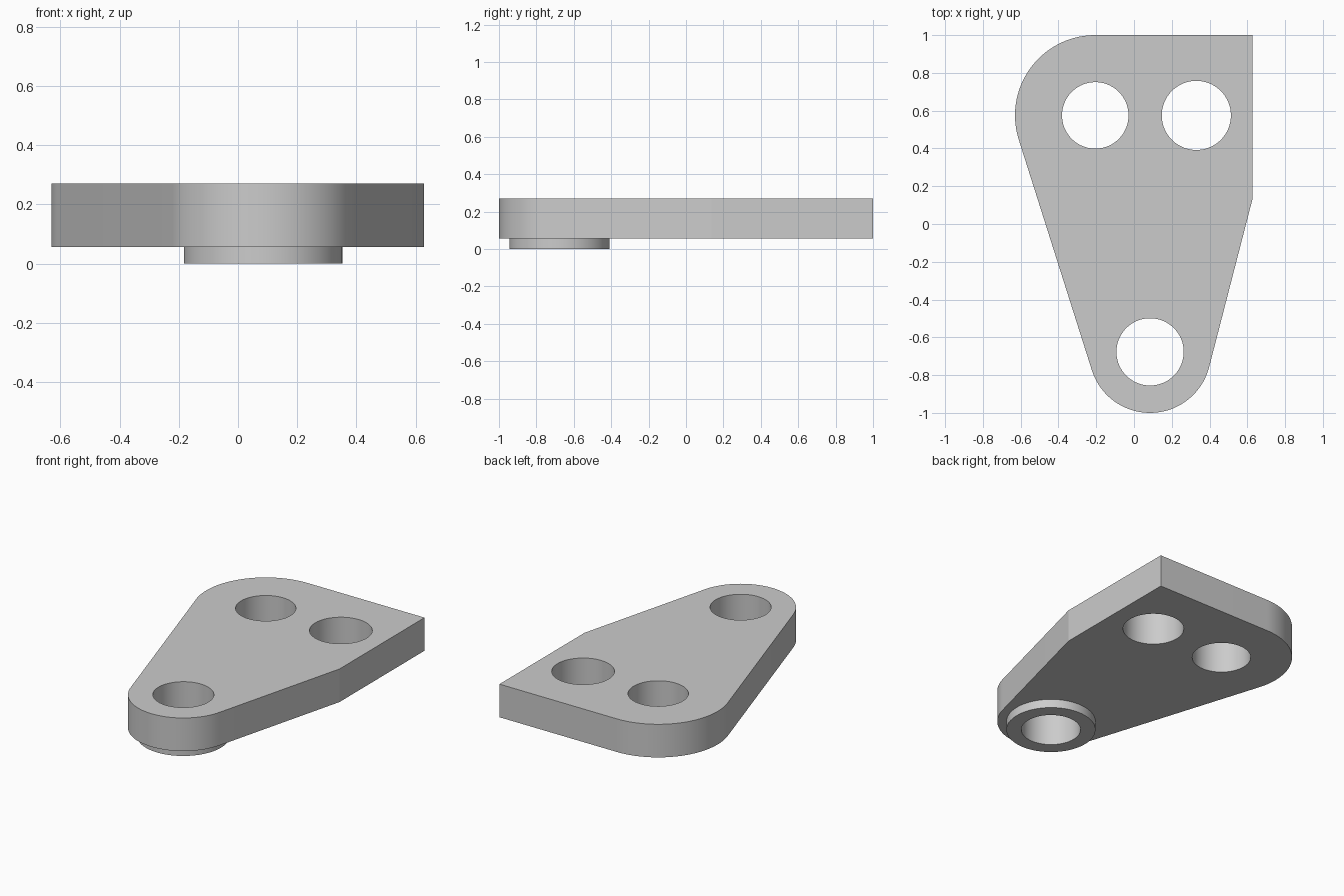
import bpy
import bmesh
from math import radians, cos, sin, atan2, acos, hypot, degrees

if "Cube" in bpy.data.objects:
    bpy.data.objects.remove(bpy.data.objects["Cube"], do_unlink=True)

grey = bpy.data.materials.new("light grey")
grey.use_nodes = True
COLOUR = (0.6, 0.6, 0.6, 1)
grey.diffuse_color = COLOUR
grey.node_tree.nodes["Principled BSDF"].inputs["Base Color"].default_value = COLOUR

BOTTOM, TOP = 0.057, 0.27
TIP, TIP_R = (0.085, -0.677), 0.323
CORNER, CORNER_R = (-0.205, 0.575), 0.425
SIDE, BEND_Y = 0.628, 0.135


def arc(centre, radius, start, end, steps=40):
    angles = [radians(start + (end - start) * i / steps) for i in range(steps + 1)]
    return [(centre[0] + radius * cos(a), centre[1] + radius * sin(a)) for a in angles]


def prism(name, outline, low, high):
    bm = bmesh.new()
    base = bm.faces.new([bm.verts.new((x, y, low)) for x, y in outline])
    side = bmesh.ops.extrude_face_region(bm, geom=[base])
    moved = [v for v in side["geom"] if isinstance(v, bmesh.types.BMVert)]
    bmesh.ops.translate(bm, verts=moved, vec=(0, 0, high - low))
    bmesh.ops.recalc_face_normals(bm, faces=bm.faces)
    mesh = bpy.data.meshes.new(name)
    bm.to_mesh(mesh)
    bm.free()
    mesh.materials.append(grey)
    obj = bpy.data.objects.new(name, mesh)
    bpy.context.collection.objects.link(obj)
    return obj


def disc(name, centre, radius, low, high):
    return prism(name, arc(centre, radius, 0, 360, 96)[:-1], low, high)


def combine(target, tool, operation):
    mod = target.modifiers.new(operation.title(), "BOOLEAN")
    mod.operation, mod.solver, mod.object = operation, "EXACT", tool
    bpy.context.view_layer.objects.active = target
    bpy.ops.object.modifier_apply(modifier=mod.name)
    bpy.data.objects.remove(tool, do_unlink=True)


# Directions where the straight edges meet the rounded ends
dx, dy = CORNER[0] - TIP[0], CORNER[1] - TIP[1]
left = degrees(atan2(dy, dx) + acos((TIP_R - CORNER_R) / hypot(dx, dy)))
dx, dy = SIDE - TIP[0], BEND_Y - TIP[1]
right = degrees(atan2(dy, dx) - acos(TIP_R / hypot(dx, dy)))

# Plate: rounded tip, bent right side, square corner, rounded corner
outline = arc(TIP, TIP_R, left, 360 + right)
outline += [(SIDE, BEND_Y), (SIDE, 1)]
outline += arc(CORNER, CORNER_R, 90, left)
plate = prism("bracket_plate", outline, BOTTOM, TOP)

# Round boss under the tip
combine(plate, disc("boss", TIP, 0.268, 0, 0.15), "UNION")

# Three through holes
for centre, radius in ((TIP, 0.178), (CORNER, 0.176), ((0.33, 0.575), 0.183)):
    combine(plate, disc("hole_cutter", centre, radius, -0.1, 0.4), "DIFFERENCE")

# Smooth the round walls, keep the rims sharp
bpy.ops.object.select_all(action="DESELECT")
plate.select_set(True)
bpy.context.view_layer.objects.active = plate
bpy.ops.object.shade_smooth_by_angle(angle=radians(12))
